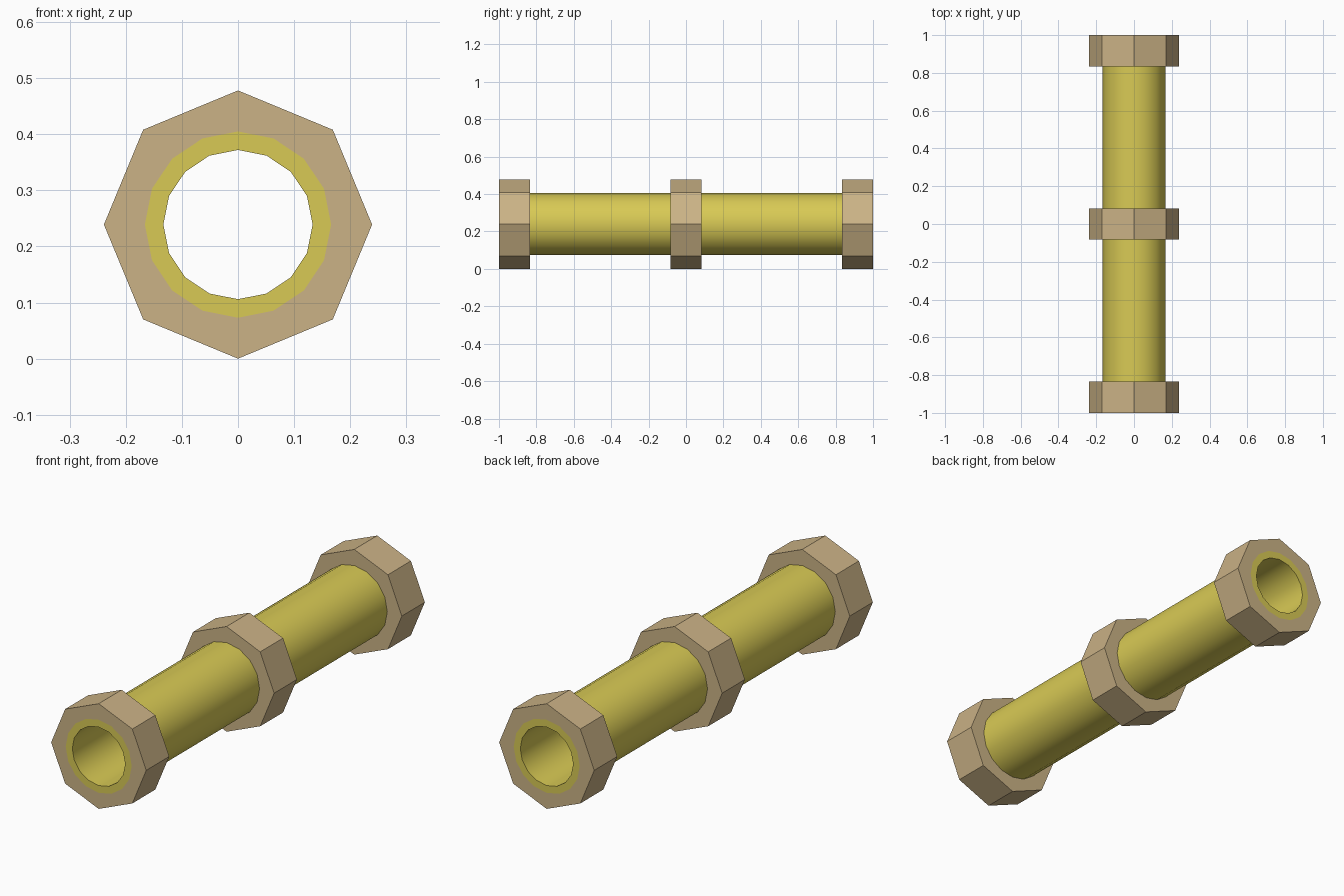
import bpy, bmesh
from math import cos, sin, pi, radians

if "Cube" in bpy.data.objects:
    bpy.data.objects.remove(bpy.data.objects["Cube"])

R_COLLAR, R_PIPE, R_BORE = 0.239, 0.166, 0.133
AXIS_Z = R_COLLAR
N = 16


def material(name, rgb):
    m = bpy.data.materials.new(name)
    m.diffuse_color = (*rgb, 1)
    m.use_nodes = True
    m.node_tree.nodes["Principled BSDF"].inputs["Base Color"].default_value = m.diffuse_color
    return m


def circle(r):
    return [(r * cos(2 * pi * i / N), r * sin(2 * pi * i / N)) for i in range(N)]


def octagon(r):
    # every second point sits at the middle of an octagon edge
    return [(x * k, z * k) for i, (x, z) in enumerate(circle(r))
            for k in [cos(pi / 8) if i % 2 else 1]]


def tube(name, outer, inner, y0, y1, mat, merge_flats=False):
    """Hollow bar along y with matching outer and inner profiles."""
    bm = bmesh.new()
    rings = [[bm.verts.new((x, y, z)) for x, z in prof]
             for prof, y in ((outer, y0), (outer, y1), (inner, y1), (inner, y0))]
    for k in range(4):
        a, b = rings[k], rings[(k + 1) % 4]
        for i in range(N):
            j = (i + 1) % N
            bm.faces.new((a[i], a[j], b[j], b[i]))
    if merge_flats:
        edges = [e for e in bm.edges if e.verts[0] in rings[0][1::2]
                 and e.verts[1] in rings[1][1::2]]
        bmesh.ops.dissolve_edges(bm, edges=edges, use_verts=False)
    bmesh.ops.recalc_face_normals(bm, faces=bm.faces)
    me = bpy.data.meshes.new(name)
    bm.to_mesh(me)
    bm.free()
    ob = bpy.data.objects.new(name, me)
    bpy.context.collection.objects.link(ob)
    ob.location.z = AXIS_Z
    me.materials.append(mat)
    return ob


yellow = material("pipe_yellow", (0.69, 0.59, 0.09))
tan = material("collar_tan", (0.60, 0.45, 0.24))

# Pipe: smooth hollow cylinder running the full length
pipe = tube("pipe", circle(R_PIPE), circle(R_BORE), -1, 1, yellow)
bpy.context.view_layer.objects.active = pipe
pipe.select_set(True)
bpy.ops.object.shade_smooth_by_angle(angle=radians(30))

# Collars: octagonal rings at both ends and the middle
for name, y0, y1 in (("front_collar", -1, -0.835),
                     ("middle_collar", -0.082, 0.082),
                     ("back_collar", 0.835, 1)):
    tube(name, octagon(R_COLLAR), circle(R_PIPE), y0, y1, tan, True)
